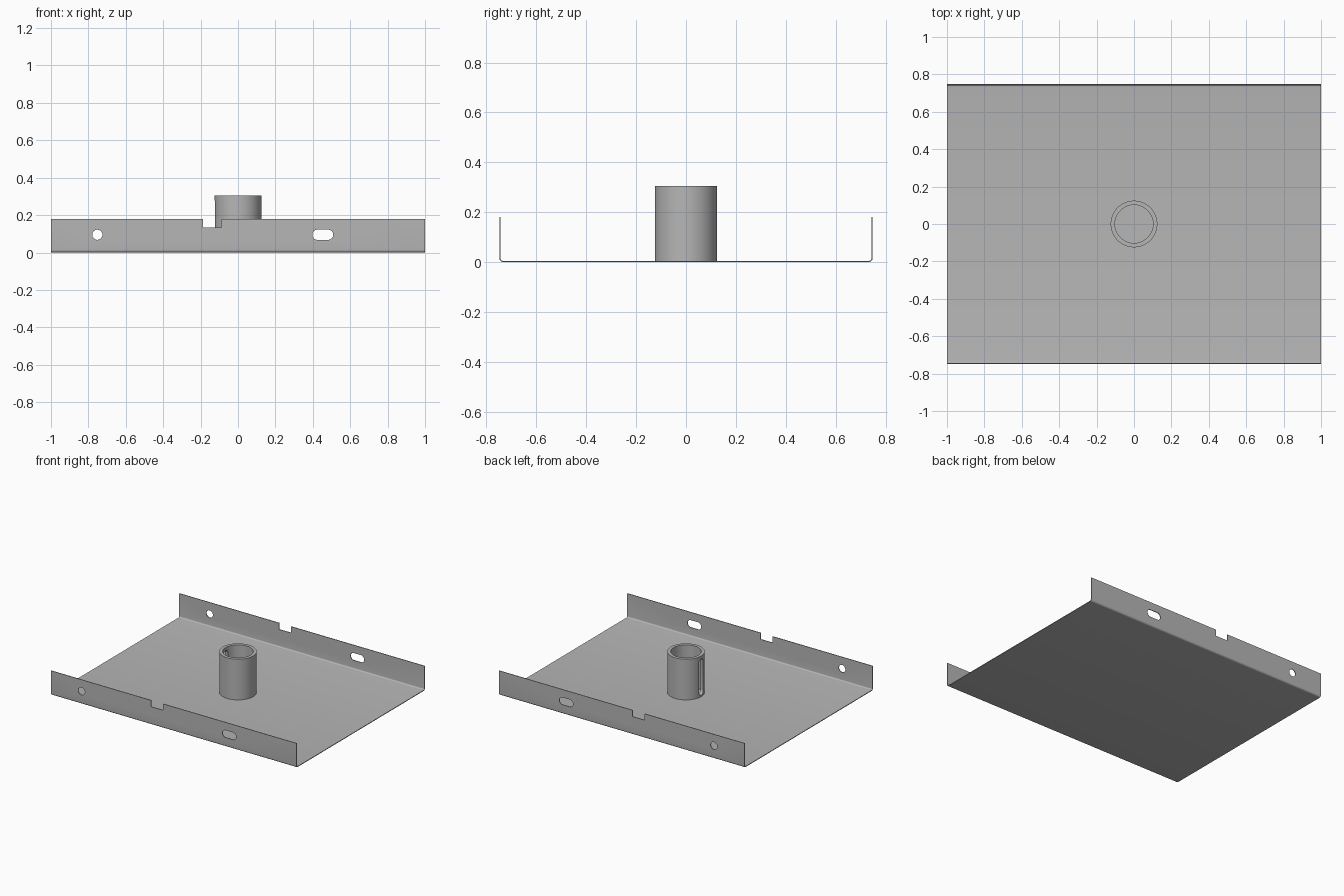
import bpy
import bmesh
import math
from mathutils import Vector

old = bpy.data.objects.get("Cube")
if old:
    bpy.data.objects.remove(old, do_unlink=True)

HALF_X, HALF_Y, WALL_H = 1.0, 0.748, 0.18
THICK, BEND = 0.005, 0.014
TUBE_R, BORE_R, TUBE_H = 0.125, 0.102, 0.305

grey = bpy.data.materials.new("grey metal")
grey.use_nodes = True
colour = (0.47, 0.47, 0.47, 1)
grey.diffuse_color = colour
grey.node_tree.nodes["Principled BSDF"].inputs["Base Color"].default_value = colour


def prism(name, outline, sweep):
    """Solid made by sweeping a closed outline along a vector."""
    bm = bmesh.new()
    face = bm.faces.new([bm.verts.new(p) for p in outline])
    swept = bmesh.ops.extrude_face_region(bm, geom=[face], use_keep_orig=True)
    verts = [v for v in swept["geom"] if isinstance(v, bmesh.types.BMVert)]
    bmesh.ops.translate(bm, vec=Vector(sweep), verts=verts)
    bmesh.ops.recalc_face_normals(bm, faces=bm.faces)
    mesh = bpy.data.meshes.new(name)
    bm.to_mesh(mesh)
    bm.free()
    mesh.materials.append(grey)
    obj = bpy.data.objects.new(name, mesh)
    bpy.context.collection.objects.link(obj)
    return obj


def rounded(cu, cv, radius, du=0, dv=0, steps=32):
    """Circle, stretched into a slot by the straight half lengths du, dv."""
    points = []
    for i in range(steps):
        a = math.tau * (i + 0.5) / steps
        c, s = math.cos(a), math.sin(a)
        points.append((cu + math.copysign(du, c) + radius * c,
                       cv + math.copysign(dv, s) + radius * s))
    return points


def cut(obj, cutter):
    """Subtract the cutter, then discard it."""
    cutter.hide_render = True
    mod = obj.modifiers.new("cut", "BOOLEAN")
    mod.operation = "DIFFERENCE"
    mod.solver = "EXACT"
    mod.object = cutter
    bpy.context.view_layer.objects.active = obj
    bpy.ops.object.modifier_apply(modifier=mod.name)
    bpy.data.objects.remove(cutter, do_unlink=True)


def smooth(obj):
    bpy.ops.object.select_all(action="DESELECT")
    obj.select_set(True)
    bpy.context.view_layer.objects.active = obj
    bpy.ops.object.shade_smooth_by_angle(angle=math.radians(30))


def half_section(inset):
    """One side of the bent sheet, from the wall top down to the floor."""
    r = BEND - inset
    pts = [(HALF_Y - inset, WALL_H)]
    for i in range(7):
        a = math.pi / 2 * i / 6
        pts.append((HALF_Y - BEND + r * math.cos(a), BEND - r * math.sin(a)))
    return pts


# Bent sheet tray with a wall along the front and the back
def full_section(inset):
    side = half_section(inset)
    return side + [(-y, z) for y, z in reversed(side)]


section = full_section(0) + full_section(THICK)[::-1]
tray = prism("tray", [(-HALF_X, y, z) for y, z in section], (2 * HALF_X, 0, 0))

# Round hole, slot and top notch through both walls
notch = [(-0.187, 0.133), (-0.087, 0.133), (-0.087, 0.25), (-0.187, 0.25)]
for outline in (rounded(-0.752, 0.095, 0.027),
                rounded(0.453, 0.095, 0.027, du=0.029),
                notch):
    cut(tray, prism("wall_cutter", [(x, -1, z) for x, z in outline], (0, 2, 0)))
smooth(tray)

# Upright tube with an open bore
tube = prism("centre_tube",
             [(x, y, 0.001) for x, y in rounded(0, 0, TUBE_R, steps=64)],
             (0, 0, TUBE_H - 0.001))
cut(tube, prism("bore_cutter",
                [(x, y, -0.1) for x, y in rounded(0, 0, BORE_R, steps=64)],
                (0, 0, 0.6)))

# Tall slot in one side of the tube
cut(tube, prism("tube_slot_cutter",
                [(-0.2, y, z) for y, z in rounded(0, 0.15, 0.026, dv=0.106)],
                (0.2, 0, 0)))
smooth(tube)
